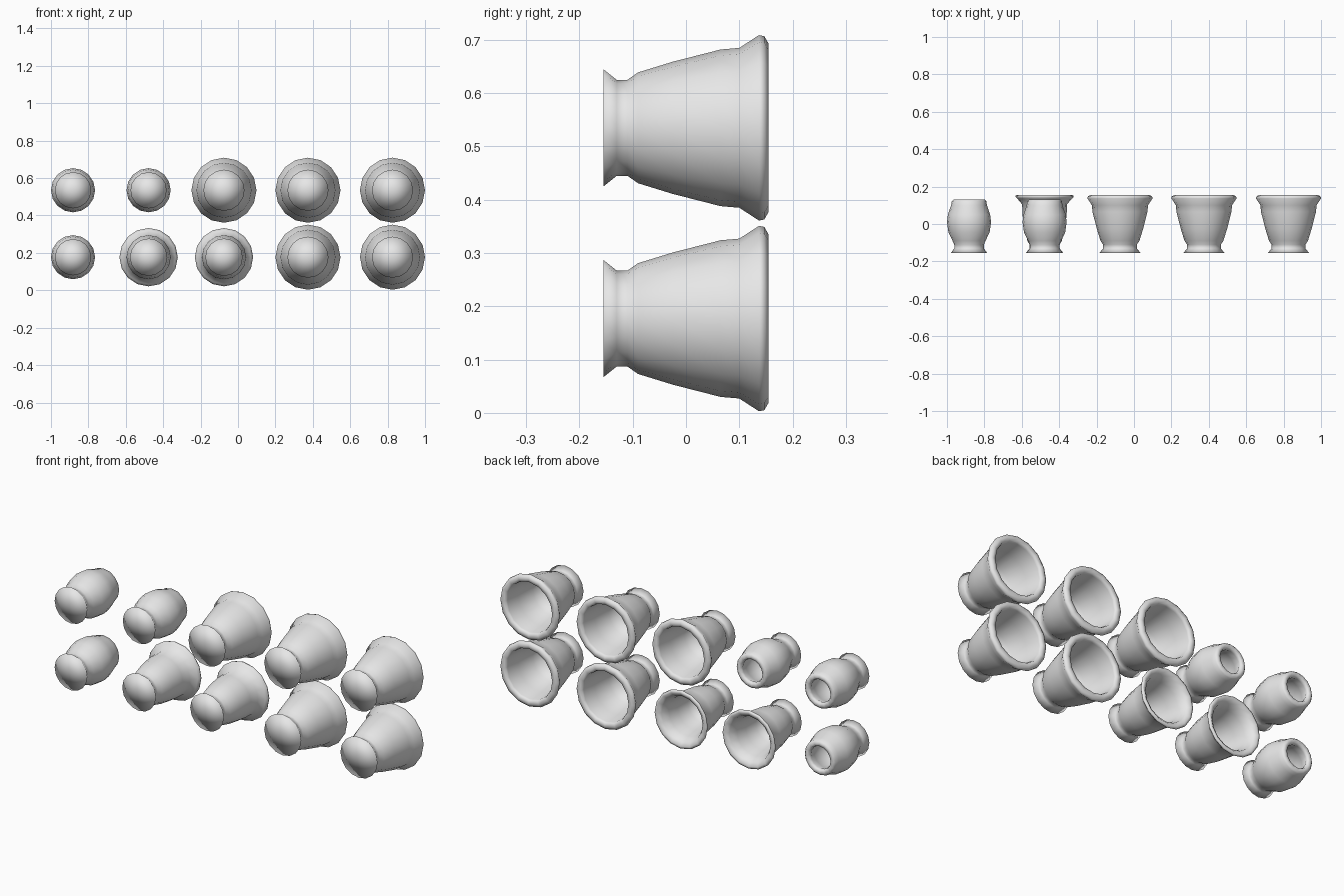
import bpy, bmesh, math

if "Cube" in bpy.data.objects:
    bpy.data.objects.remove(bpy.data.objects["Cube"])

SIDES = 16

clay = bpy.data.materials.new("light_grey")
clay.diffuse_color = (0.8, 0.8, 0.8, 1)
clay.use_nodes = True
clay.node_tree.nodes["Principled BSDF"].inputs["Base Color"].default_value = clay.diffuse_color

# Profiles as (y, radius): foot centre, outer wall, rim, inner wall, floor centre
LARGE = [(-0.155, 0), (-0.155, 0.11), (-0.13, 0.09), (-0.11, 0.09), (-0.09, 0.104),
         (-0.025, 0.124), (0.065, 0.147), (0.1, 0.15), (0.137, 0.174), (0.147, 0.172),
         (0.155, 0.158), (0.153, 0.14), (0.14, 0.135), (0.06, 0.128), (-0.03, 0.104),
         (-0.08, 0.08), (-0.095, 0)]
FLARED = [(-0.155, 0), (-0.155, 0.1), (-0.13, 0.08), (-0.11, 0.08), (-0.09, 0.092),
          (-0.025, 0.108), (0.05, 0.118), (0.105, 0.12), (0.135, 0.145), (0.145, 0.156),
          (0.153, 0.154), (0.155, 0.142), (0.14, 0.122), (0.1, 0.107), (0.04, 0.098),
          (-0.03, 0.086), (-0.08, 0.066), (-0.095, 0)]
SMALL = [(-0.155, 0), (-0.155, 0.097), (-0.13, 0.079), (-0.112, 0.079), (-0.09, 0.088),
         (-0.045, 0.11), (0.01, 0.118), (0.05, 0.113), (0.1, 0.096), (0.122, 0.092),
         (0.131, 0.083), (0.13, 0.066), (0.115, 0.06), (0.06, 0.085), (0.0, 0.093),
         (-0.05, 0.082), (-0.085, 0.06), (-0.095, 0)]


def make_pot(name, profile, x, z):
    """Turn a profile around the y axis, closed at both ends."""
    bm = bmesh.new()
    rings = []
    for y, r in profile:
        if r == 0:
            rings.append([bm.verts.new((0, y, 0))] * SIDES)
        else:
            rings.append([bm.verts.new((r * math.sin(a), y, r * math.cos(a)))
                          for a in (2 * math.pi * i / SIDES for i in range(SIDES))])
    for low, high in zip(rings, rings[1:]):
        for i in range(SIDES):
            j = (i + 1) % SIDES
            corners = [low[i], low[j], high[j], high[i]]
            bm.faces.new(list(dict.fromkeys(corners)))
    bmesh.ops.recalc_face_normals(bm, faces=bm.faces)
    for f in bm.faces:
        f.smooth = True
    mesh = bpy.data.meshes.new(name)
    bm.to_mesh(mesh)
    bm.free()
    mesh.materials.append(clay)
    pot = bpy.data.objects.new(name, mesh)
    pot.location = (x, 0, z)
    bpy.context.collection.objects.link(pot)


# Two rows of five pots lying with their mouths to the back
COLUMNS = (-0.882, -0.478, -0.075, 0.374, 0.826)
ROWS = {
    "lower": (0.177, (SMALL, FLARED, FLARED, LARGE, LARGE)),
    "upper": (0.535, (SMALL, SMALL, LARGE, LARGE, LARGE)),
}
for row, (z, shapes) in ROWS.items():
    for n, (x, shape) in enumerate(zip(COLUMNS, shapes), 1):
        make_pot(f"{row}_pot_{n}", shape, x, z)
